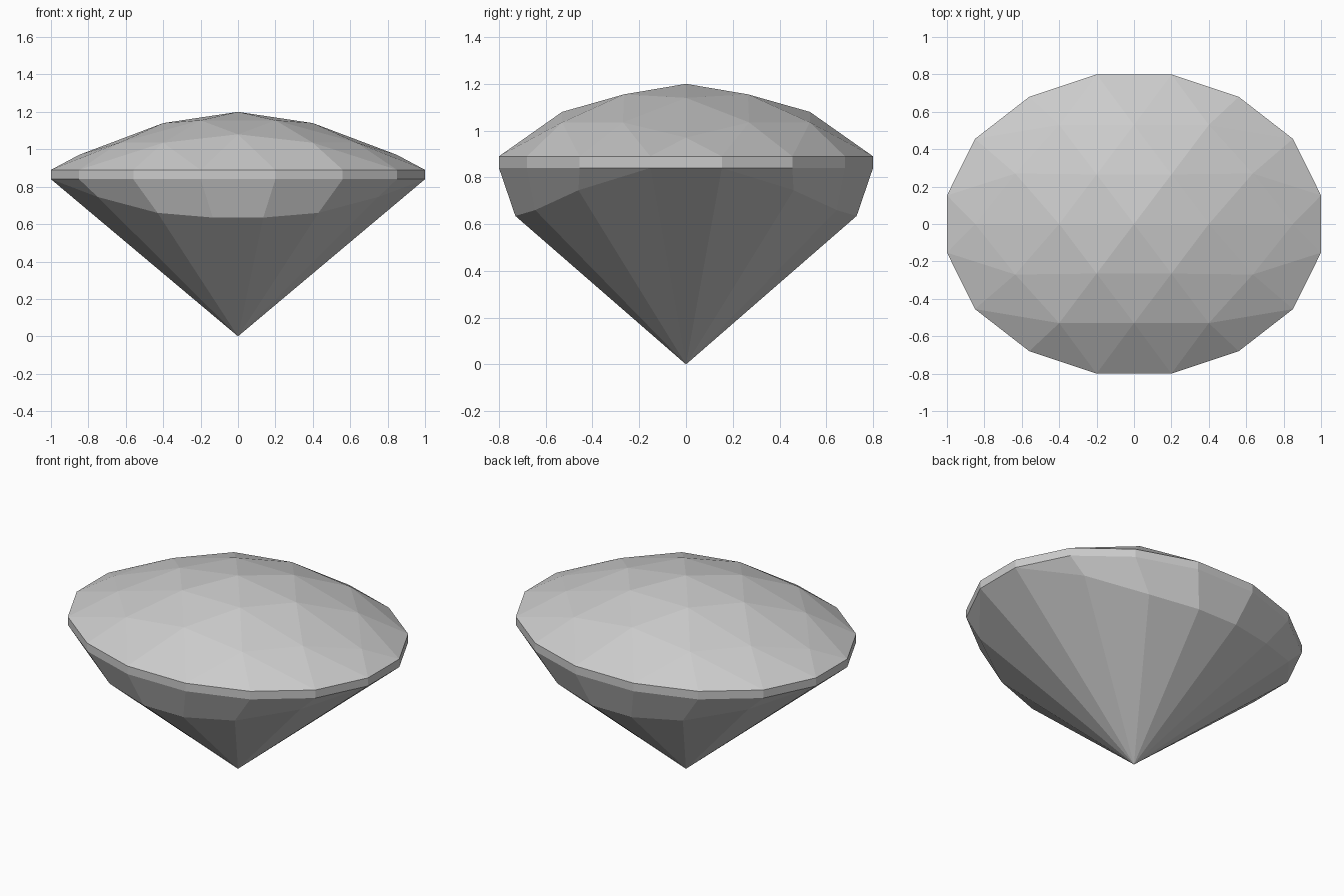
import bpy
import bmesh
from mathutils import Vector
from mathutils.geometry import delaunay_2d_cdt

cube = bpy.data.objects.get("Cube")
if cube:
    bpy.data.objects.remove(cube, do_unlink=True)

GIRDLE_TOP, GIRDLE_LOW = 0.89, 0.84

# One quarter of each ring, running from the side towards the back
outline = [(1, 0.153), (0.85, 0.455), (0.56, 0.68), (0.2, 0.8)]
lower_ring = [(1, 0.153, GIRDLE_LOW), (0.75, 0.46, 0.745),
              (0.43, 0.645, 0.66), (0.135, 0.73, 0.635)]
crown_points = [(0, 0, 1.2), (0.4, 0, 1.14), (0.2, 0.265, 1.155),
                (0.85, 0, 0.97), (0.635, 0.27, 1.035),
                (0.4, 0.53, 1.035), (0, 0.53, 1.08)]


def full_ring(quarter):
    """Mirror a quarter into a closed counter-clockwise ring."""
    half = quarter + [(-x, *rest) for x, *rest in reversed(quarter)]
    return half + [(x, -y, *rest) for x, y, *rest in reversed(half)]


def bridge(bm, upper, lower):
    """Join two rings, leaving out the corners they share."""
    for i in range(len(upper)):
        j = (i + 1) % len(upper)
        corners = list(dict.fromkeys([lower[i], lower[j], upper[j], upper[i]]))
        if len(corners) > 2:
            bm.faces.new(corners)


bm = bmesh.new()
ring = full_ring(outline)
top = [bm.verts.new((x, y, GIRDLE_TOP)) for x, y in ring]
low = [bm.verts.new((x, y, GIRDLE_LOW)) for x, y in ring]

# Girdle: thin vertical band
bridge(bm, top, low)

# Pavilion: slanted break facets, then a cone of facets to the tip
cone = [low[i] if p[2] == GIRDLE_LOW else bm.verts.new(p)
        for i, p in enumerate(full_ring(lower_ring))]
bridge(bm, low, cone)
tip = bm.verts.new((0, 0, 0))
for i, v in enumerate(cone):
    bm.faces.new([tip, cone[(i + 1) % len(cone)], v])

# Crown: triangular facets over a shallow dome
dome = sorted({(sx * x, sy * y, z) for x, y, z in crown_points
               for sx in (-1, 1) for sy in (-1, 1)})
crown = top + [bm.verts.new(p) for p in dome]
flat = [Vector((v.co.x, v.co.y / 0.8)) for v in crown]
result = delaunay_2d_cdt(flat, [], [], 0, 1e-5)
for tri in result[2]:
    bm.faces.new([crown[result[3][i][0]] for i in tri])

bmesh.ops.recalc_face_normals(bm, faces=bm.faces)
mesh = bpy.data.meshes.new("cut_gem")
bm.to_mesh(mesh)
bm.free()

# Single pale grey stone
stone = bpy.data.materials.new("pale_grey_stone")
stone.use_nodes = True
colour = (0.6, 0.6, 0.6, 1)
stone.diffuse_color = colour
stone.node_tree.nodes["Principled BSDF"].inputs["Base Color"].default_value = colour
mesh.materials.append(stone)

gem = bpy.data.objects.new("cut_gem", mesh)
bpy.context.collection.objects.link(gem)
